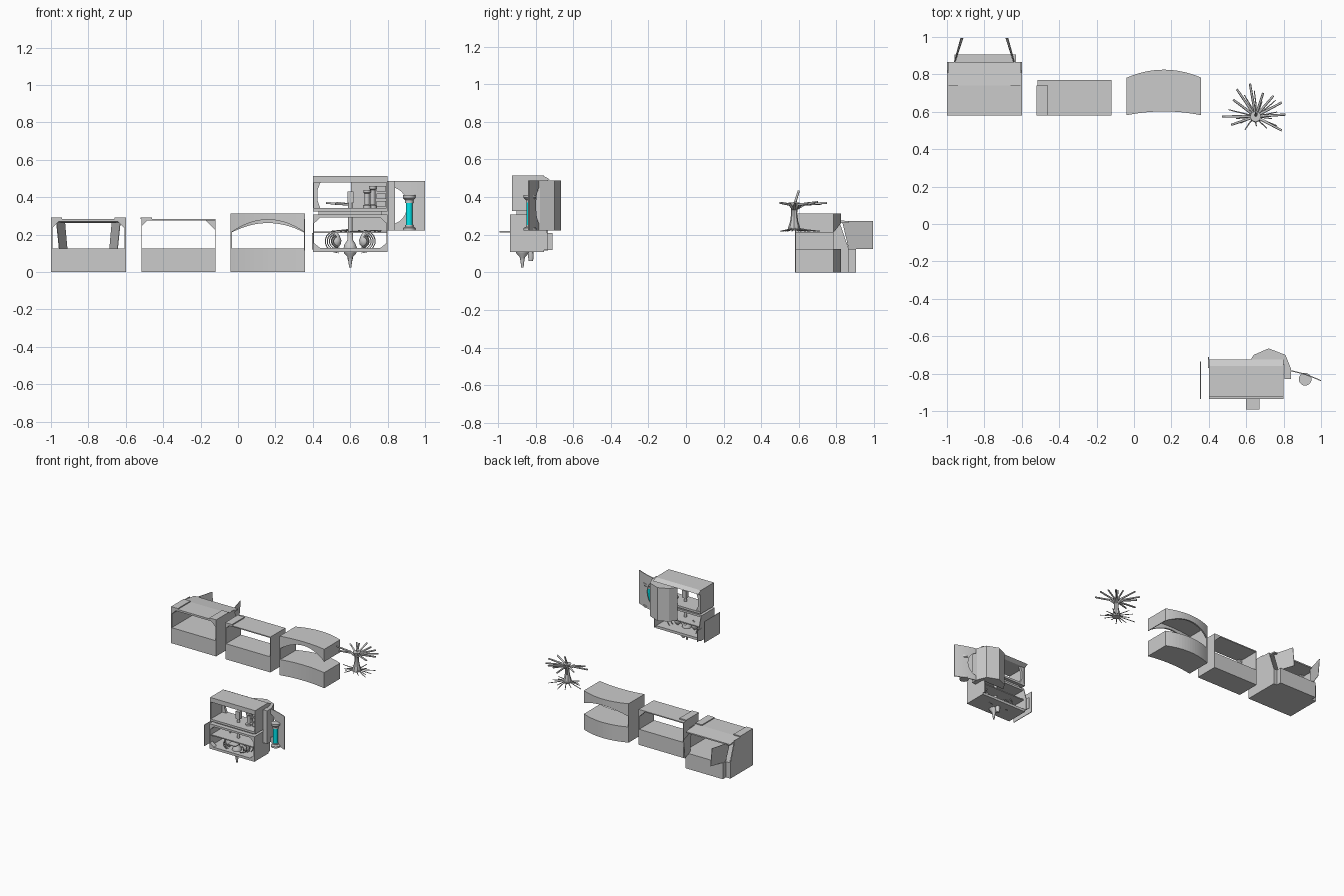
import bpy, bmesh, math
from mathutils import Vector

if "Cube" in bpy.data.objects:
    bpy.data.objects.remove(bpy.data.objects["Cube"])

cyan = bpy.data.materials.new("cyan_glass")
cyan.diffuse_color = (0.0, 0.8, 0.85, 1)
cyan.use_nodes = True
cyan.node_tree.nodes["Principled BSDF"].inputs["Base Color"].default_value = cyan.diffuse_color


def finish(name, bm, smooth=False, mat=None):
    bmesh.ops.recalc_face_normals(bm, faces=bm.faces)
    me = bpy.data.meshes.new(name)
    bm.to_mesh(me)
    bm.free()
    ob = bpy.data.objects.new(name, me)
    bpy.context.collection.objects.link(ob)
    if mat:
        me.materials.append(mat)
    for p in me.polygons:
        p.use_smooth = smooth
    return ob


def prism(name, pts, axis, a, b):
    """Extrude a 2D outline along an axis: x takes (y,z), y takes (x,z), z takes (x,y)."""
    put = {'x': lambda p, d: (d, *p), 'y': lambda p, d: (p[0], d, p[1]), 'z': lambda p, d: (*p, d)}[axis]
    bm = bmesh.new()
    f = bm.faces.new([bm.verts.new(put(p, a)) for p in pts])
    r = bmesh.ops.extrude_face_region(bm, geom=[f])
    off = Vector(put((0, 0), b - a))
    bmesh.ops.translate(bm, verts=[v for v in r['geom'] if isinstance(v, bmesh.types.BMVert)], vec=off)
    return finish(name, bm)


def box(name, x0, x1, y0, y1, z0, z1):
    return prism(name, [(x0, y0), (x1, y0), (x1, y1), (x0, y1)], 'z', z0, z1)


def lathe(name, cx, cy, prof, n=16, mat=None):
    """Rings from (radius, z) pairs around a vertical axis."""
    bm = bmesh.new()
    rings = [[bm.verts.new((cx + r * math.cos(k * math.tau / n), cy + r * math.sin(k * math.tau / n), z))
              for k in range(n)] for r, z in prof]
    for a, b in zip(rings, rings[1:]):
        for k in range(n):
            bm.faces.new((a[k], a[(k + 1) % n], b[(k + 1) % n], b[k]))
    bm.faces.new(rings[0])
    bm.faces.new(rings[-1])
    ob = finish(name, bm, True, mat)
    ob.data.set_sharp_from_angle(angle=math.radians(40))
    return ob


def tube(name, pts, r0, r1):
    """Tapered tube along a path."""
    cu = bpy.data.curves.new(name, 'CURVE')
    cu.dimensions, cu.bevel_depth, cu.bevel_resolution, cu.use_fill_caps = '3D', r0, 1, True
    s = cu.splines.new('POLY')
    s.points.add(len(pts) - 1)
    for i, p in enumerate(pts):
        s.points[i].co = (*p, 1)
        s.points[i].radius = 1 + (r1 / r0 - 1) * i / (len(pts) - 1)
    ob = bpy.data.objects.new(name, cu)
    bpy.context.collection.objects.link(ob)


def sweep(name, rows):
    """Solid or plate from a row of four-cornered sections."""
    bm = bmesh.new()
    vs = [[bm.verts.new(p) for p in row] for row in rows]
    for a, b in zip(vs, vs[1:]):
        for k in range(4):
            bm.faces.new((a[k], a[(k + 1) % 4], b[(k + 1) % 4], b[k]))
    bm.faces.new(vs[0])
    bm.faces.new(vs[-1])
    return finish(name, bm)


# Module with splayed wings (left)
box("wing_module_base", -1, -.6, .58, .865, 0, .125)
box("wing_module_back_step", -.96, -.63, .865, .905, 0, .125)
for s in (-1, 1):
    X = lambda d: -.8 + s * d
    prism("wing_module_side", [(.58, .125), (.865, .125), (.81, .285), (.58, .285)], 'x', X(.2), X(.193))
    prism("wing_module_corner", [(X(.193), .235), (X(.193), .27), (X(.158), .27)], 'y', .58, .74)
    box("wing_module_roof_pad", *sorted((X(.2), X(.14))), .58, .74, .285, .293)
    o = .003
    sweep("wing_panel", [[(X(a), .865, .125), (X(a + o), .865, .125), (X(b + o), .995, .125), (X(b), .995, .125)]
                         if z == 0 else
                         [(X(c), .83, .272), (X(c + o), .83, .272), (X(d + o), .995, .272), (X(d), .995, .272)]
                         for z, a, b, c, d in ((0, .155, .112, .17, .125), (1, .155, .112, .17, .125))])
prism("wing_module_roof", [(.58, .27), (.865, .262), (.865, .272), (.74, .285), (.58, .285)], 'x', -.995, -.605)

# Plain module with thin roof (middle)
box("plain_module_base", -.515, -.12, .58, .74, 0, .125)
box("plain_module_back_strip", -.515, -.12, .74, .77, 0, .125)
box("plain_module_roof", -.515, -.12, .58, .77, .276, .284)
box("plain_module_roof_pad", -.52, -.46, .58, .74, .284, .293)
box("plain_module_left_wall", -.517, -.512, .58, .77, 0, .284)
box("plain_module_right_wall", -.124, -.119, .58, .77, 0, .284)
prism("plain_module_left_gusset", [(-.512, .25), (-.512, .277), (-.485, .277)], 'y', .58, .61)
prism("plain_module_right_gusset", [(-.122, .225), (-.122, .277), (-.175, .277)], 'y', .74, .77)

# Curved module with arched canopy
N = 16
ts = [-1 + 2 * i / N for i in range(N + 1)]
cx = lambda t: .16 + .197 * t
yf = lambda t: .602 - .02 * t * t
yb = lambda t: .825 - .042 * t * t


def bent(name, f0, f1, z0, z1):
    sweep(name, [[(cx(t), f0(t), z0(t)), (cx(t), f1(t), z0(t)), (cx(t), f1(t), z1(t)), (cx(t), f0(t), z1(t))]
                 for t in ts])


top = lambda t: .312
bent("curved_module_base", yf, yb, lambda t: 0, lambda t: .125)
bent("canopy_top", yf, yb, lambda t: .302, top)
bent("canopy_front_fascia", yf, lambda t: yf(t) + .012, lambda t: .28 - .068 * t * t, top)
bent("canopy_back_fascia", lambda t: yb(t) - .012, yb, lambda t: .262 - .052 * t * t, top)
box("curved_module_left_wall", -.039, -.033, .583, .783, 0, .312)
box("canopy_right_end", .351, .357, .583, .783, .212, .312)

# Tree-like plant: flared trunk, flat crown, thin roots
TX, TY = .65, .575
lathe("plant_trunk", TX, TY, [(.032, .222), (.033, .235), (.022, .27), (.016, .31), (.018, .345), (.03, .372)], 8)
for x, y, z in [(.62, .75, .37), (.69, .7, .375), (.745, .685, .37), (.55, .72, .365), (.53, .665, .37),
                (.47, .575, .37), (.52, .53, .365), (.79, .5, .37), (.81, .585, .372), (.79, .65, .365),
                (.655, .6, .435)]:
    tube("plant_branch", [(TX, TY, .33), (TX * .7 + x * .3, TY * .7 + y * .3, .36 if z < .4 else .38), (x, y, z)],
         .008, .006)
for i in range(14):
    a = i * math.tau / 14 + .2
    r = .12 + .03 * math.sin(i * 2.3)
    fy = 1.0 if math.sin(a) > 0 else .55
    tube("plant_root", [(TX + k * r * math.cos(a + (k - .5) * .15), TY + k * r * fy * math.sin(a), z)
                        for k, z in ((.1, .235), (.5, .226), (1, .219))], .004, .0025)

# Machine: lower open cabinet
box("lower_floor", .4, .8, -.935, -.755, .108, .128)
box("lower_shelf", .4, .8, -.92, -.765, .208, .216)
box("lower_roof", .4, .8, -.935, -.77, .292, .308)
for x in (.4, .794):
    prism("lower_side", [(-.935, .108), (-.735, .12), (-.735, .2), (-.765, .305), (-.935, .305)],
          'x', x, x + .006)
for s in (-1, 1):
    for za, zb in ((.292, .26), (.128, .155)):
        prism("lower_gusset", [(.6 + s * .194, za), (.6 + s * .194, zb), (.6 + s * .16, za)], 'y', -.935, -.9)
box("front_tray", .6, .672, -.992, -.935, .213, .219)
box("left_door", .352, .357, -.935, -.735, .115, .285)
box("left_hinge_plate", .396, .401, -.77, -.71, .12, .21)

# Machine: upper cabinet
prism("upper_roof", [(-.925, .478), (-.755, .478), (-.725, .495), (-.76, .514), (-.925, .514)], 'x', .4, .8)
box("upper_floor", .4, .8, -.925, -.755, .325, .342)
for x in (.4, .794):
    box("upper_side", x, x + .006, -.925, -.755, .325, .514)
prism("upper_left_curve", [(.406, .342), (.44, .342), (.426, .38), (.426, .44), (.44, .478), (.406, .478)],
      'y', -.78, -.76)
box("cabinet_spacer", .43, .77, -.9, -.78, .305, .327)

# Angular housing at the back
prism("rear_housing", [(.605, -.755), (.64, -.7), (.72, -.665), (.81, -.7), (.84, -.775), (.84, -.83),
                       (.805, -.83), (.805, -.755)], 'z', .222, .487)

# Equipment on the upper shelf
for x, y, h in ((.69, -.85, .44), (.72, -.83, .46)):
    lathe("shelf_canister", x, y, [(.022, .342), (.022, .355), (.014, .36), (.014, h - .02), (.02, h - .015), (.02, h)], 12)
for z in (.35, .39, .43):
    box("shelf_unit", .74, .79, -.87, -.77, z, z + .03)
lathe("small_cyan_vial", .622, -.86, [(.01, .3), (.01, .335)], 12, cyan)
tube("center_rod", [(.6, -.85, .13), (.6, -.85, .43)], .012, .012)
box("rod_head", .585, .618, -.865, -.835, .37, .43)

# Curved side shield with a round cut-out at its inner edge
sy = lambda x: -.778 - .057 * ((x - .8) / .2) ** 1.6
xs = [.81 + .19 * i / 18 for i in range(19)]


def hole(x):
    q = 1 - ((x - .81) / .095) ** 2
    return .1 * math.sqrt(q) if q > 0 else 0


def shield(name, lo, hi):
    sweep(name, [[(x, sy(x), lo(x)), (x, sy(x) - .006, lo(x)), (x, sy(x) - .006, hi(x)), (x, sy(x), hi(x))]
                 for x in xs])


shield("shield_upper", lambda x: .355 + hole(x), lambda x: .488)
shield("shield_lower", lambda x: .222, lambda x: .355 - hole(x))

# Cyan tube with turned caps
lathe("cyan_tube", .915, -.83, [(.018, .24), (.018, .39)], 20, cyan)
lathe("tube_foot", .915, -.83, [(.034, .222), (.034, .235), (.022, .242), (.022, .252)], 20)
lathe("tube_cap", .915, -.83, [(.022, .37), (.022, .385), (.034, .397), (.034, .412)], 20)

# Hanging pod with curved claws
lathe("hanging_pod", .6, -.87, [(.006, .025), (.011, .065), (.014, .08), (.032, .1), (.038, .12), (.03, .148),
                                (.016, .17), (.014, .208)], 16)
lathe("rear_nozzle", .6, -.825, [(.012, .06), (.016, .085), (.016, .11)], 10)
for s in (-1, 1):
    lathe("side_pod", .6 + s * .075, -.86, [(.008, .13), (.024, .148), (.028, .17), (.018, .195), (.01, .208)], 12)
    for k in range(5):
        r, y = .035 + .011 * k, -.915 + .025 * k
        tube("claw", [(.6 + s * (.055 + r * math.cos(a)), y, .165 + .8 * r * math.sin(a))
                      for a in [1.1 - 2.6 * i / 8 for i in range(9)]], .004, .002)
